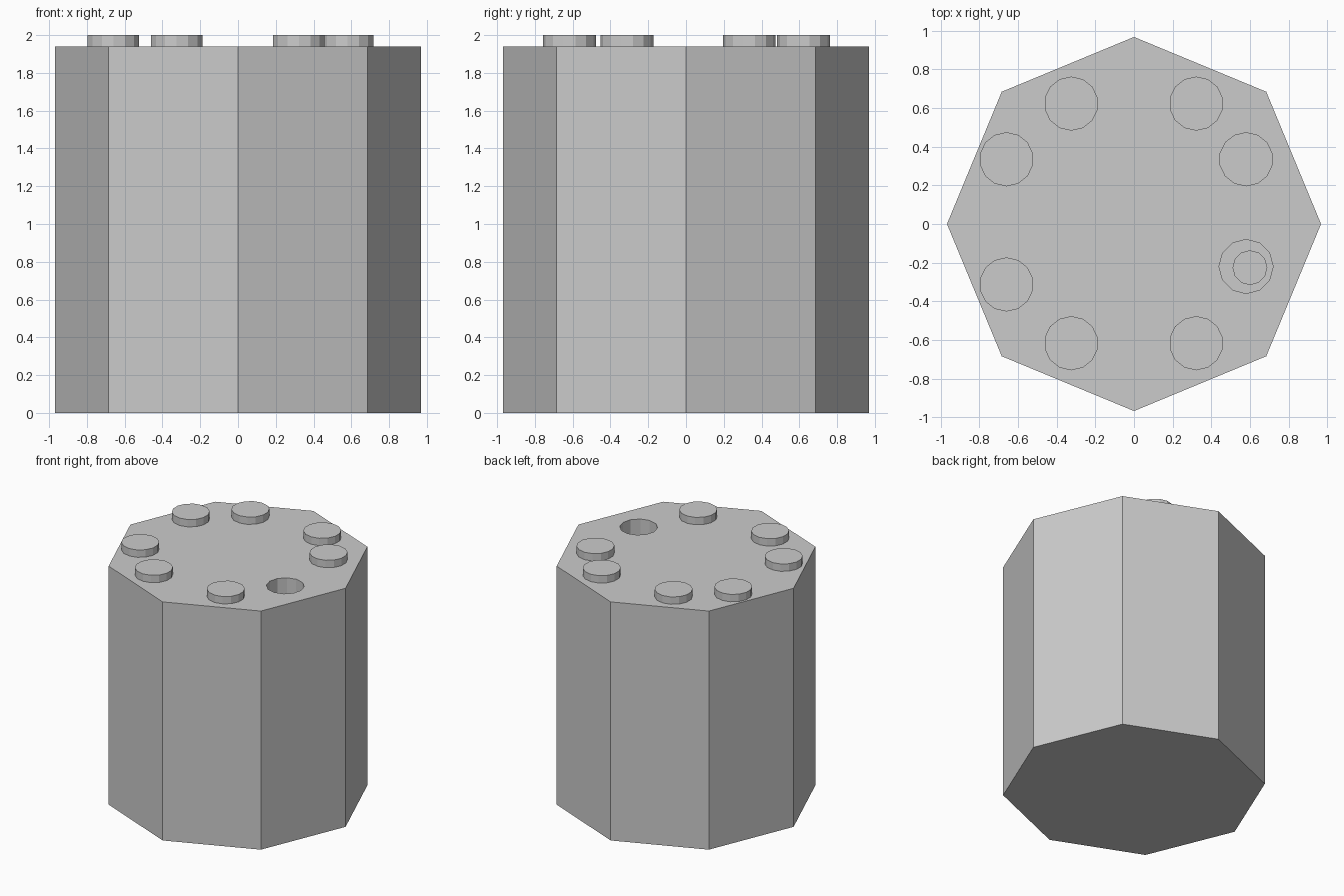
import bpy
from math import pi

if "Cube" in bpy.data.objects:
    bpy.data.objects.remove(bpy.data.objects["Cube"])


def prism(name, sides, radius, x, y, z0, z1, turn=0.0):
    """Upright flat-shaded prism between two heights."""
    bpy.ops.mesh.primitive_cylinder_add(
        vertices=sides, radius=radius, depth=z1 - z0,
        location=(x, y, (z0 + z1) / 2), rotation=(0, 0, turn))
    obj = bpy.context.object
    obj.name = name
    return obj


TOP = 1.94

# Octagonal body, with a corner pointing along each axis
body = prism("body", 8, 0.968, 0, 0, 0, TOP)

# Round socket cut into the top
cutter = prism("socket_cutter", 12, 0.14, 0.58, -0.22, TOP - 0.5, TOP + 0.2)
cutter.hide_render = True
cutter.hide_set(True)
cut = body.modifiers.new("socket", 'BOOLEAN')
cut.operation = 'DIFFERENCE'
cut.object = cutter
cut.solver = 'EXACT'

# Small pin standing at the bottom of the socket
prism("socket_pin", 12, 0.09, 0.60, -0.226, TOP - 0.5, TOP - 0.3)

# Ring of low studs
studs = [(-0.325, 0.623), (0.322, 0.623), (-0.66, 0.335), (0.58, 0.335),
         (-0.66, -0.313), (-0.325, -0.617), (0.322, -0.617)]
for i, (x, y) in enumerate(studs):
    prism(f"stud_{i + 1}", 14, 0.14, x, y, TOP - 0.02, 2.0)
